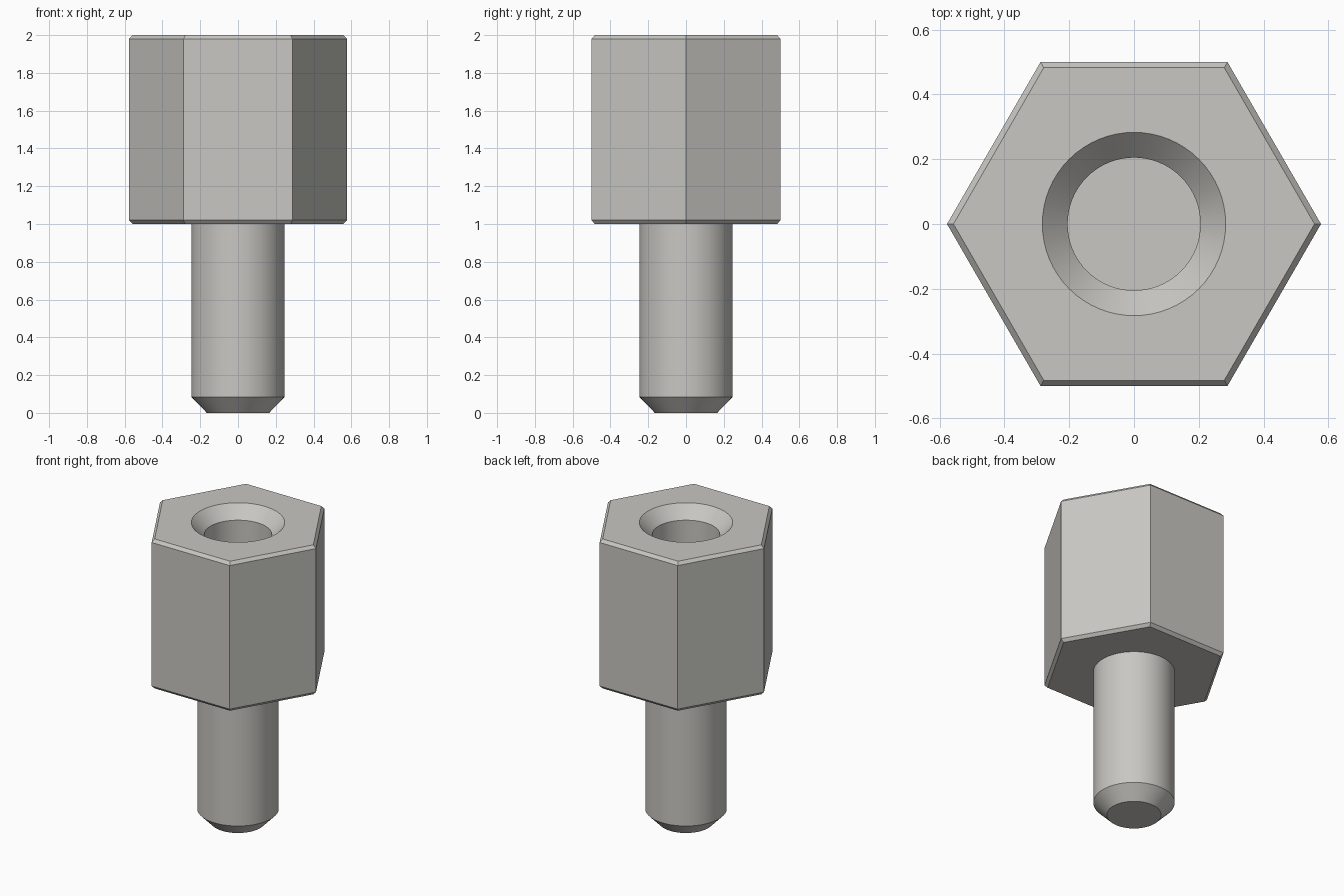
import bpy, bmesh
from math import cos, sin, pi, radians

cube = bpy.data.objects.get("Cube")
if cube:
    bpy.data.objects.remove(cube, do_unlink=True)

COLOUR = (0.58, 0.57, 0.54, 1.0)
steel = bpy.data.materials.new("brushed steel grey")
steel.use_nodes = True
steel.diffuse_color = COLOUR
steel.node_tree.nodes["Principled BSDF"].inputs["Base Color"].default_value = COLOUR

ROUND = 64


def ring(bm, radius, z, sides):
    return [bm.verts.new((radius * cos(2 * pi * i / sides),
                          radius * sin(2 * pi * i / sides), z)) for i in range(sides)]


def loft(bm, profile, sides):
    """Join rings along a (radius, z) profile; return all rings."""
    rings = [ring(bm, r, z, sides) for r, z in profile]
    for a, b in zip(rings, rings[1:]):
        for i in range(sides):
            j = (i + 1) % sides
            bm.faces.new((a[i], a[j], b[j], b[i]))
    return rings


def loop_edges(bm, verts):
    return [bm.edges.get((verts[i - 1], verts[i])) for i in range(len(verts))]


def finish(bm, name):
    bmesh.ops.recalc_face_normals(bm, faces=bm.faces[:])
    mesh = bpy.data.meshes.new(name)
    bm.to_mesh(mesh)
    bm.free()
    mesh.materials.append(steel)
    obj = bpy.data.objects.new(name, mesh)
    bpy.context.collection.objects.link(obj)
    bpy.ops.object.select_all(action='DESELECT')
    obj.select_set(True)
    bpy.context.view_layer.objects.active = obj
    bpy.ops.object.shade_smooth_by_angle(angle=radians(30))


# Hexagonal body with chamfered rims and a countersunk blind hole
corner = 0.5 / cos(pi / 6)
inner_corner = corner - 0.02
bm = bmesh.new()
shell = loft(bm, [(inner_corner, 1.0), (corner, 1.02),
                  (corner, 1.98), (inner_corner, 2.0)], 6)
hole = loft(bm, [(0.283, 2.0), (0.205, 1.92), (0.205, 1.2)], ROUND)
bm.faces.new(shell[0])
bm.faces.new(hole[-1])
bmesh.ops.triangle_fill(bm, use_beauty=True, normal=(0, 0, 1),
                        edges=loop_edges(bm, shell[-1]) + loop_edges(bm, hole[0]))
finish(bm, "hex_body")

# Round stud with a chamfered tip, seated slightly into the body
bm = bmesh.new()
stud = loft(bm, [(0.165, 0.0), (0.247, 0.085), (0.247, 1.01)], ROUND)
bm.faces.new(stud[0])
bm.faces.new(stud[-1])
finish(bm, "stud")
